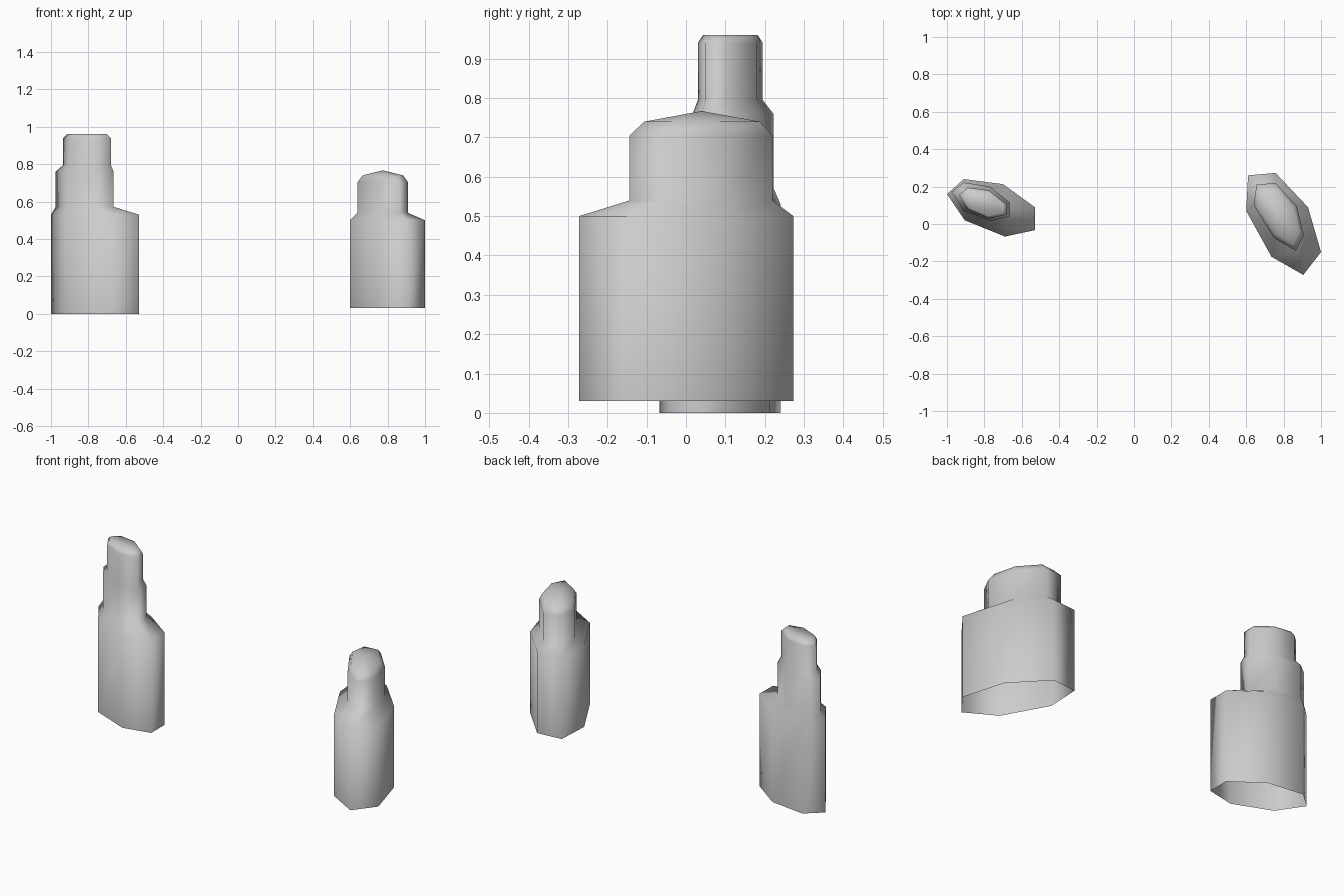
import bpy, bmesh
from mathutils import Vector

if "Cube" in bpy.data.objects:
    bpy.data.objects.remove(bpy.data.objects["Cube"])


def tower(name, tiers, apex=None):
    """Loft seven-sided rings (outline, z, inset towards ring centre); open base."""
    bm = bmesh.new()
    prev = None
    for outline, z, scale in tiers:
        c = sum((Vector(p) for p in outline), Vector((0, 0))) / len(outline)
        ring = []
        for p in outline:
            q = c + (Vector(p) - c) * scale
            ring.append(bm.verts.new((q.x, q.y, z)))
        n = len(ring)
        if prev:
            for i in range(n):
                j = (i + 1) % n
                bm.faces.new((prev[i], prev[j], ring[j], ring[i]))
        prev = ring
    if apex:
        tip = bm.verts.new(apex)
        for i in range(n):
            bm.faces.new((prev[i], prev[(i + 1) % n], tip))
    else:
        bm.faces.new(prev)
    me = bpy.data.meshes.new(name)
    bm.to_mesh(me)
    bm.free()
    ob = bpy.data.objects.new(name, me)
    bpy.context.collection.objects.link(ob)
    bpy.ops.object.select_all(action='DESELECT')
    ob.select_set(True)
    bpy.context.view_layer.objects.active = ob
    bpy.ops.object.shade_smooth()


# Tall left tower: three tiers, flat top (outlines counter-clockwise)
base_l = [(-1, .16), (-.905, .02), (-.69, -.067), (-.53, -.033),
          (-.53, .09), (-.70, .213), (-.91, .24)]
mid_l = [(-.975, .17), (-.91, .07), (-.765, .017), (-.665, .04),
         (-.665, .115), (-.77, .2), (-.91, .222)]
top_l = [(-.935, .155), (-.89, .08), (-.775, .03), (-.68, .05),
         (-.68, .105), (-.775, .18), (-.89, .195)]
tower("left_tower", [(base_l, 0, 1), (base_l, .53, 1), (mid_l, .572, 1),
                     (mid_l, .76, 1), (top_l, .795, 1), (top_l, .94, 1),
                     (top_l, .96, .84)])

# Short right tower: two tiers, low pointed cap
base_r = [(.6, .07), (.735, -.175), (.905, -.272), (1, -.15),
          (.93, .09), (.757, .273), (.61, .26)]
top_r = [(.64, .1), (.75, -.075), (.865, -.143), (.908, -.06),
         (.87, .095), (.757, .22), (.655, .21)]
tower("right_tower", [(base_r, .03, 1), (base_r, .5, 1), (top_r, .54, 1),
                      (top_r, .705, 1), (top_r, .74, .81)],
      apex=(.775, .04, .767))
